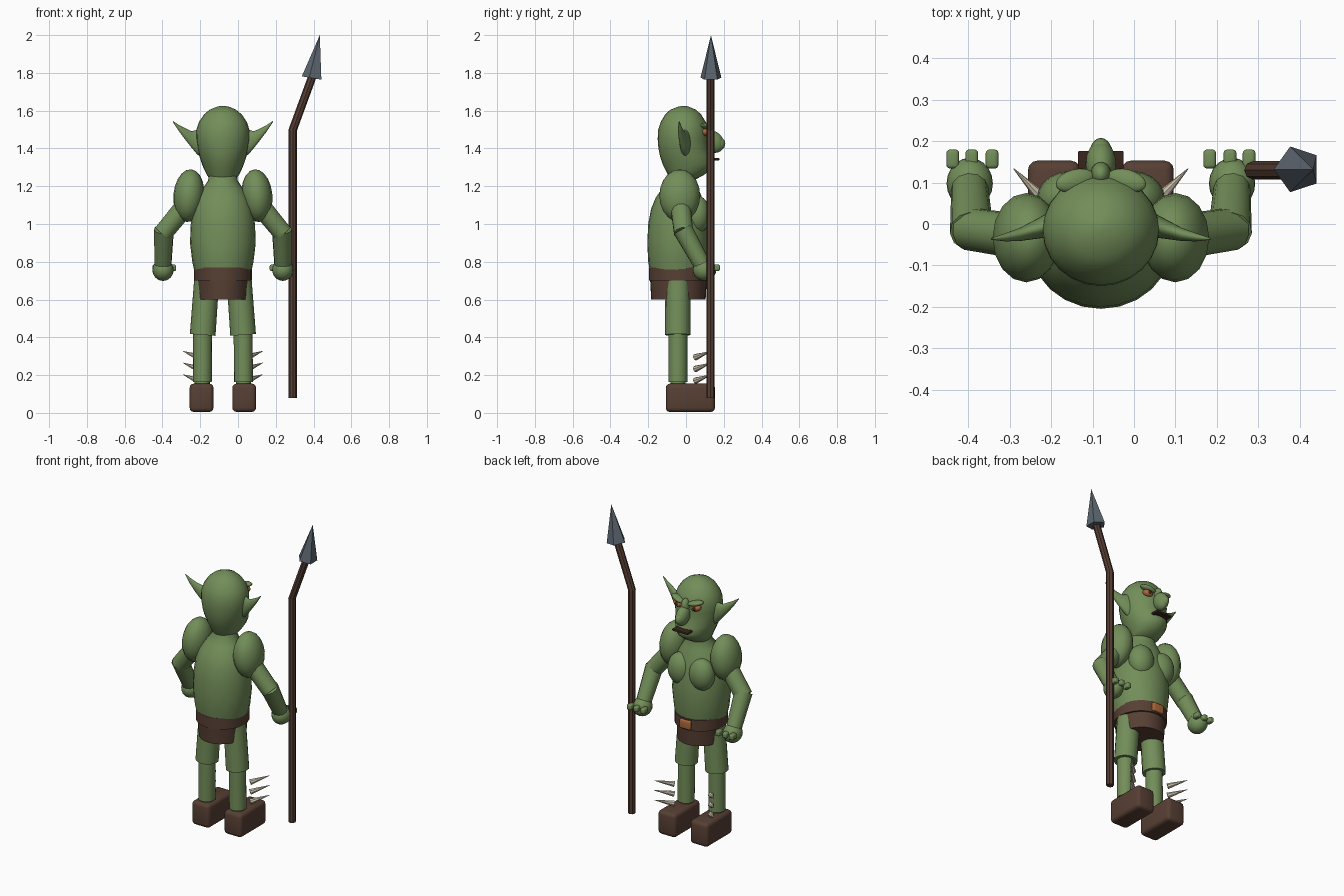
import bpy, bmesh, math
from mathutils import Vector, Matrix, Euler

cube = bpy.data.objects.get("Cube")
if cube:
    bpy.data.objects.remove(cube, do_unlink=True)

CX = -0.08  # body centre line


def material(name, r, g, b):
    m = bpy.data.materials.new(name)
    m.use_nodes = True
    m.diffuse_color = (r, g, b, 1)
    bsdf = next(n for n in m.node_tree.nodes if n.type == 'BSDF_PRINCIPLED')
    bsdf.inputs["Base Color"].default_value = (r, g, b, 1)
    bsdf.inputs["Roughness"].default_value = 0.8
    return m


SKIN = material("green skin", 0.17, 0.27, 0.10)
LEATHER = material("brown leather", 0.095, 0.05, 0.034)
WOOD = material("dark wood", 0.09, 0.047, 0.032)
STEEL = material("grey steel", 0.11, 0.135, 0.165)
BONE = material("pale bone", 0.62, 0.55, 0.42)
ORANGE = material("orange brass", 0.42, 0.14, 0.045)
DARK = material("dark pupil", 0.04, 0.018, 0.012)


def finish(name, bm, mat, smooth=40):
    bmesh.ops.recalc_face_normals(bm, faces=bm.faces)
    mesh = bpy.data.meshes.new(name)
    bm.to_mesh(mesh)
    bm.free()
    mesh.materials.append(mat)
    ob = bpy.data.objects.new(name, mesh)
    bpy.context.collection.objects.link(ob)
    if smooth:
        bpy.ops.object.select_all(action='DESELECT')
        ob.select_set(True)
        bpy.context.view_layer.objects.active = ob
        bpy.ops.object.shade_smooth_by_angle(angle=math.radians(smooth))
    return ob


def ball(name, centre, radii, mat, tilt=(0, 0, 0), seg=20, rings=12):
    bm = bmesh.new()
    turn = Euler([math.radians(a) for a in tilt]).to_matrix().to_4x4()
    place = Matrix.Translation(centre) @ turn @ Matrix.Diagonal((*radii, 1))
    bmesh.ops.create_uvsphere(bm, u_segments=seg, v_segments=rings, radius=1, matrix=place)
    return finish(name, bm, mat)


def rod(name, a, b, ra, rb, mat, seg=16, roll=0, smooth=40):
    a, b = Vector(a), Vector(b)
    turn = Vector((0, 0, 1)).rotation_difference(b - a).to_matrix().to_4x4()
    place = Matrix.Translation((a + b) / 2) @ turn @ Matrix.Rotation(roll, 4, 'Z')
    bm = bmesh.new()
    bmesh.ops.create_cone(bm, cap_ends=True, segments=seg, radius1=ra, radius2=rb,
                          depth=(b - a).length, matrix=place)
    return finish(name, bm, mat, smooth)


def box(name, centre, size, mat, bevel):
    bm = bmesh.new()
    bmesh.ops.create_cube(bm, size=1, matrix=Matrix.Translation(centre) @ Matrix.Diagonal((*size, 1)))
    bmesh.ops.bevel(bm, geom=bm.edges[:], offset=bevel, segments=3, affect='EDGES', profile=0.5)
    return finish(name, bm, mat)


def skin_rings(name, rings, mat):
    """Joins equal rings of points and caps both ends."""
    bm = bmesh.new()
    loops = [[bm.verts.new(p) for p in ring] for ring in rings]
    n = len(loops[0])
    for low, high in zip(loops, loops[1:]):
        for i in range(n):
            bm.faces.new((low[i], low[(i + 1) % n], high[(i + 1) % n], high[i]))
    bm.faces.new(loops[0])
    bm.faces.new(loops[-1])
    return finish(name, bm, mat, 50)


ANGLES = [math.tau * i / 24 for i in range(24)]


def stack(name, rows, mat):
    """Stacked ovals: height, half width, back y, front y."""
    return skin_rings(name, [[(CX + w * math.cos(t), (bk + fr) / 2 + (fr - bk) / 2 * math.sin(t), z)
                              for t in ANGLES] for z, w, bk, fr in rows], mat)


# Torso and neck
stack("torso", [
    (0.70, 0.14, -0.18, 0.10), (0.80, 0.162, -0.20, 0.115), (0.90, 0.174, -0.205, 0.12),
    (1.00, 0.17, -0.20, 0.115), (1.08, 0.158, -0.185, 0.10), (1.14, 0.138, -0.16, 0.085),
    (1.19, 0.105, -0.125, 0.065), (1.23, 0.078, -0.09, 0.05), (1.30, 0.072, -0.085, 0.05)], SKIN)

# Head with forward jaw
stack("head", [
    (1.235, 0.068, -0.08, 0.05), (1.26, 0.085, -0.095, 0.095), (1.29, 0.10, -0.11, 0.135),
    (1.32, 0.112, -0.125, 0.147), (1.36, 0.125, -0.138, 0.138), (1.40, 0.133, -0.146, 0.122),
    (1.45, 0.141, -0.15, 0.12), (1.50, 0.14, -0.147, 0.118), (1.54, 0.127, -0.134, 0.105),
    (1.58, 0.10, -0.11, 0.08), (1.605, 0.07, -0.083, 0.053), (1.62, 0.035, -0.045, 0.018),
    (1.626, 0.008, -0.018, 0.0)], SKIN)

# Nose, mouth
ball("nose", (CX, 0.145, 1.435), (0.037, 0.052, 0.062), SKIN, (38, 0, 0))
ball("nose_tip", (CX, 0.172, 1.425), (0.027, 0.036, 0.036), SKIN)
ball("nose_bridge", (CX, 0.12, 1.485), (0.025, 0.03, 0.05), SKIN)
box("mouth", (CX, 0.152, 1.343), (0.11, 0.05, 0.013), DARK, 0.004)

# Belt, buckle and skirt
stack("belt", [(0.70, 0.153, -0.196, 0.118), (0.77, 0.153, -0.196, 0.118)], LEATHER)
stack("skirt", [(0.60, 0.134, -0.184, 0.104), (0.705, 0.141, -0.19, 0.11)], LEATHER)
box("buckle", (CX, 0.117, 0.735), (0.075, 0.025, 0.055), ORANGE, 0.006)

for s, side in ((1, "left"), (-1, "right")):
    def at(off, y, z):
        return (CX + s * off, y, z)

    # Face details
    ball(side + "_eye", at(0.064, 0.104, 1.485), (0.031, 0.022, 0.02), ORANGE, (0, -s * 12, -s * 18))
    ball(side + "_pupil", at(0.062, 0.121, 1.485), (0.013, 0.008, 0.013), DARK)
    ball(side + "_brow", at(0.062, 0.105, 1.515), (0.05, 0.027, 0.016), SKIN, (0, -s * 14, -s * 15))

    # Pointed ear: distance out, y, height, half height, half depth
    sections = [(0.10, 0.0, 1.43, 0.08, 0.035), (0.135, -0.005, 1.433, 0.066, 0.028),
                (0.165, -0.015, 1.447, 0.044, 0.022), (0.195, -0.025, 1.473, 0.032, 0.016),
                (0.23, -0.032, 1.505, 0.018, 0.01), (0.265, -0.036, 1.543, 0.003, 0.002)]
    skin_rings(side + "_ear", [[at(o, y + d * math.sin(t), z + h * math.cos(t)) for t in ANGLES]
                               for o, y, z, h, d in sections], SKIN)

    # Chest and arm
    ball(side + "_chest", at(0.075, 0.06, 1.05), (0.08, 0.068, 0.10), SKIN)
    ball(side + "_shoulder", at(0.18, -0.033, 1.15), (0.082, 0.108, 0.14), SKIN, (0, -s * 5, 0), 16, 10)
    rod(side + "_upper_arm", at(0.195, -0.03, 1.10), at(0.318, -0.012, 0.95), 0.055, 0.052, SKIN, 12)
    rod(side + "_forearm", at(0.312, -0.018, 0.972), at(0.317, 0.085, 0.785), 0.053, 0.045, SKIN, 12)
    ball(side + "_hand", at(0.317, 0.098, 0.757), (0.056, 0.062, 0.058), SKIN)
    for i, off in enumerate((0.263, 0.312, 0.358)):
        box(f"{side}_finger_{i + 1}", at(off, 0.157, 0.768), (0.031, 0.046, 0.034), SKIN, 0.009)

    # Leg and boot
    rod(side + "_thigh", at(0.107, -0.043, 0.413), at(0.084, -0.043, 0.73), 0.068, 0.066, SKIN)
    rod(side + "_shin", at(0.109, -0.043, 0.163), at(0.107, -0.043, 0.43), 0.05, 0.05, SKIN)
    rod(side + "_ankle", at(0.109, -0.043, 0.13), at(0.109, -0.043, 0.17), 0.04, 0.04, SKIN)
    box(side + "_boot", at(0.113, 0.023, 0.08), (0.126, 0.26, 0.15), LEATHER, 0.022)

    # Thorns beside the shin
    for i in range(3):
        z = 0.17 + 0.062 * i
        rod(f"{side}_thorn_{i + 1}", at(0.13, 0.05, z), at(0.211, 0.134, z + 0.033), 0.018, 0.001, BONE, 8)

# Bent spear
BEND = (0.29, 0.13, 1.50)
rod("spear_shaft", (0.29, 0.13, 0.078), BEND, 0.022, 0.022, WOOD, 8)
rod("spear_neck", (0.287, 0.13, 1.49), (0.395, 0.13, 1.785), 0.022, 0.022, WOOD, 8)
rod("spear_head", (0.395, 0.132, 1.772), (0.433, 0.132, 2.0), 0.058, 0.0, STEEL, 5, math.pi / 2, 0)
